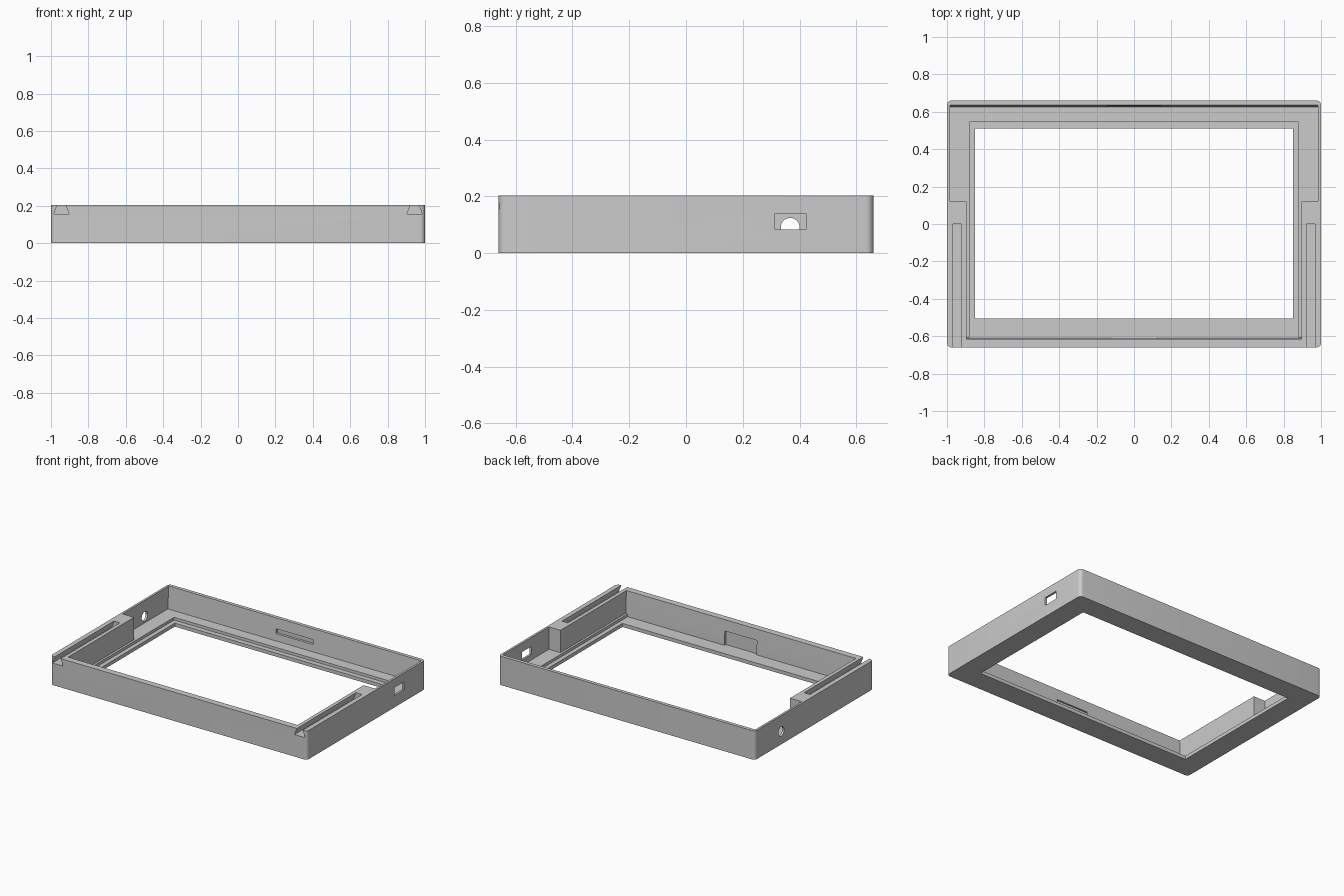
import bpy, bmesh, math
from mathutils import Vector

cube = bpy.data.objects.get("Cube")
if cube:
    bpy.data.objects.remove(cube, do_unlink=True)

HEIGHT = 0.203
FLOOR = 0.045
TOP = 0.25  # cutters overshoot the rim up to here

grey = bpy.data.materials.new("plain grey")
grey.use_nodes = True
colour = (0.6, 0.6, 0.6, 1)
grey.diffuse_color = colour
grey.node_tree.nodes["Principled BSDF"].inputs["Base Color"].default_value = colour


def prism(name, profile, axis, start, end):
    """Extrude a 2D profile along x, y or z; profile holds the other two axes in order."""
    bm = bmesh.new()
    verts = []
    for p in profile:
        co = list(p)
        co.insert("xyz".index(axis), start)
        verts.append(bm.verts.new(co))
    face = bm.faces.new(verts)
    extruded = bmesh.ops.extrude_face_region(bm, geom=[face])["geom"]
    shift = Vector([end - start if a == axis else 0 for a in "xyz"])
    bmesh.ops.translate(bm, vec=shift, verts=[v for v in extruded if isinstance(v, bmesh.types.BMVert)])
    bmesh.ops.recalc_face_normals(bm, faces=bm.faces)
    mesh = bpy.data.meshes.new(name)
    bm.to_mesh(mesh)
    bm.free()
    mesh.materials.append(grey)
    obj = bpy.data.objects.new(name, mesh)
    bpy.context.collection.objects.link(obj)
    return obj


def rect(a0, a1, b0, b1):
    return [(a0, b0), (a1, b0), (a1, b1), (a0, b1)]


def rounded_rect(hx, hy, r, steps=6):
    points = []
    for quarter, (sx, sy) in enumerate([(1, 1), (-1, 1), (-1, -1), (1, -1)]):
        for i in range(steps + 1):
            a = math.pi / 2 * (quarter + i / steps)
            points.append((sx * (hx - r) + r * math.cos(a), sy * (hy - r) + r * math.sin(a)))
    return points


# Outer body
frame = prism("frame", rounded_rect(1, 0.66, 0.025), "z", 0, HEIGHT)

cutters = [
    # Wide rear cavity and narrower front cavity, with slightly sloped end walls
    prism("rear_cavity", [(0.12, FLOOR), (0.625, FLOOR), (0.638, TOP), (0.12, TOP)], "x", -0.985, 0.985),
    prism("front_cavity", [(-0.607, FLOOR), (0.3, FLOOR), (0.3, TOP), (-0.617, TOP)], "x", -0.895, 0.895),
    # Recessed ledge around the window opening
    prism("ledge_recess", rect(-0.88, 0.88, -0.607, 0.545), "z", 0.025, 0.1),
    prism("window_opening", rect(-0.85, 0.85, -0.505, 0.51), "z", -0.1, 0.1),
    # Pockets inside the front and back walls
    prism("front_pocket", rect(-0.125, 0.125, -0.622, -0.55), "z", 0.025, 0.125),
    prism("back_slot", rect(-0.145, 0.145, 0.58, 0.645), "z", 0.095, 0.128),
    # Side wall ports
    prism("rectangular_port", rect(0.313, 0.422, 0.083, 0.14), "x", 0.95, 1.05),
    prism("round_port", [(0.367 + 0.033 * math.cos(i * math.pi / 16), 0.091 + 0.033 * math.sin(i * math.pi / 16))
                         for i in range(32)], "x", -1.05, -0.95),
]
# Dovetail slots along the tops of the side blocks
for side, name in ((1, "left"), (-1, "right")):
    dovetail = [(side * x, z) for x, z in
                ((0.985, 0.155), (0.903, 0.155), (0.921, HEIGHT), (0.921, TOP), (0.967, TOP), (0.967, HEIGHT))]
    cutters.append(prism(name + "_dovetail", dovetail, "y", -0.7, 0))

for cutter in cutters:
    mod = frame.modifiers.new(cutter.name, "BOOLEAN")
    mod.operation = "DIFFERENCE"
    mod.solver = "EXACT"
    mod.object = cutter

# Bake the cuts and drop the cutters
graph = bpy.context.evaluated_depsgraph_get()
baked = bpy.data.meshes.new_from_object(frame.evaluated_get(graph))
frame.modifiers.clear()
frame.data = baked
for cutter in cutters:
    bpy.data.objects.remove(cutter, do_unlink=True)

bpy.context.view_layer.objects.active = frame
frame.select_set(True)
bpy.ops.object.shade_smooth_by_angle(angle=math.radians(30))
